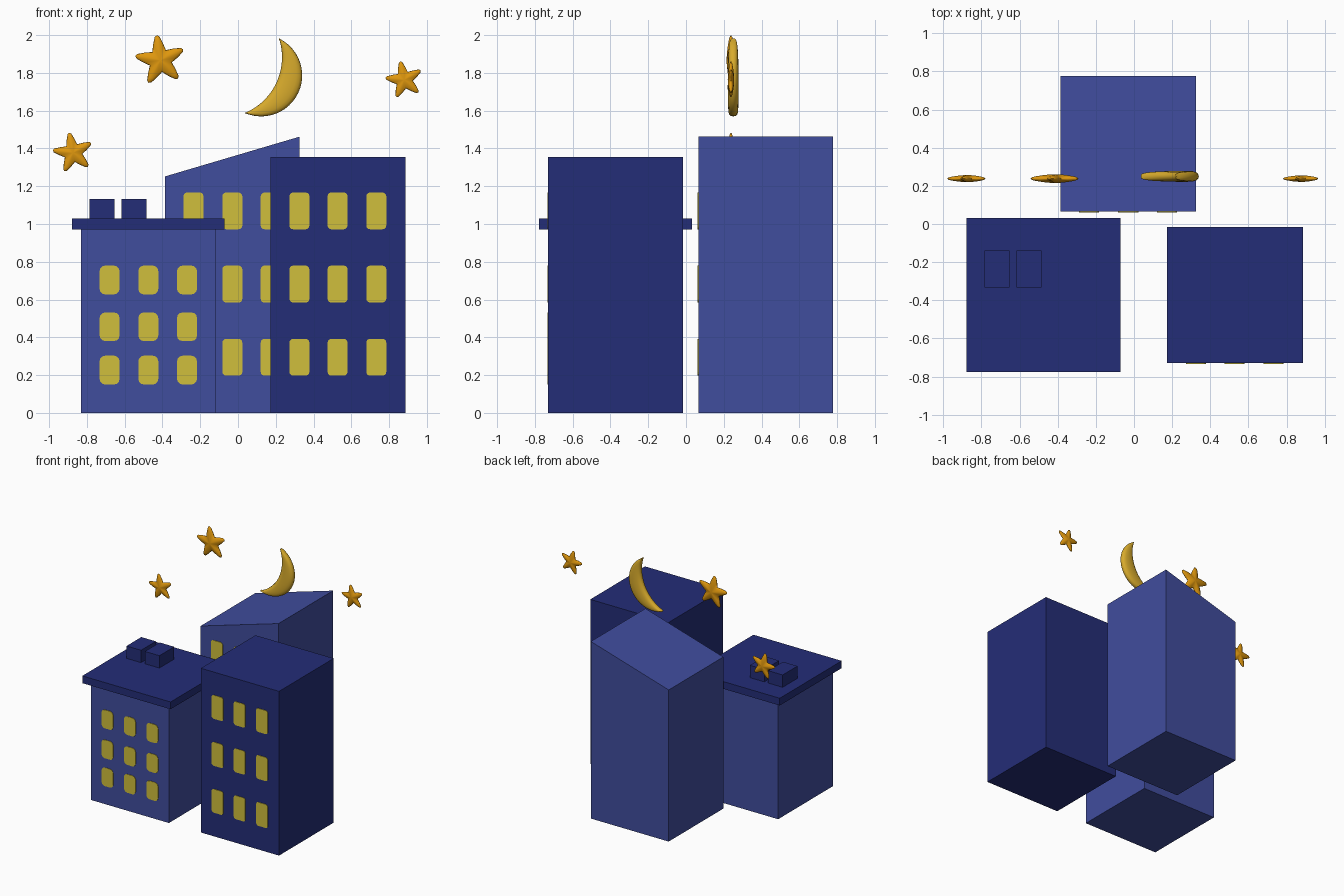
import bpy, bmesh, math
from mathutils import Vector

if "Cube" in bpy.data.objects:
    bpy.data.objects.remove(bpy.data.objects["Cube"], do_unlink=True)


def material(name, r, g, b):
    col = [((c / 255 + 0.055) / 1.055) ** 2.4 for c in (r, g, b)] + [1]
    m = bpy.data.materials.new(name)
    m.diffuse_color = col
    m.use_nodes = True
    m.node_tree.nodes["Principled BSDF"].inputs["Base Color"].default_value = col
    return m


LIGHT = material("light blue wall", 64, 77, 158)
DARK = material("dark blue wall", 36, 45, 119)
YELLOW = material("window yellow", 208, 191, 60)
ORANGE = material("star orange gold", 224, 152, 14)
GOLD = material("moon gold", 216, 171, 44)


def finish(bm, name, mat, smooth=None):
    bmesh.ops.recalc_face_normals(bm, faces=bm.faces)
    me = bpy.data.meshes.new(name)
    bm.to_mesh(me)
    bm.free()
    ob = bpy.data.objects.new(name, me)
    bpy.context.collection.objects.link(ob)
    me.materials.append(mat)
    if smooth:
        bpy.ops.object.select_all(action='DESELECT')
        ob.select_set(True)
        bpy.context.view_layer.objects.active = ob
        bpy.ops.object.shade_smooth_by_angle(angle=math.radians(smooth))
    return ob


def box(name, mat, x, y, z, left_drop=0):
    """Box between limits; left_drop lowers the top on the -x side."""
    bm = bmesh.new()
    for v in bmesh.ops.create_cube(bm, size=1)["verts"]:
        drop = left_drop if v.co.z > 0 and v.co.x < 0 else 0
        v.co = [lim[0] if c < 0 else lim[1] for c, lim in zip(v.co, (x, y, z))]
        v.co.z -= drop
    return finish(bm, name, mat)


def windows(name, wall_y, xs, rows, radius, width=0.106):
    """Grid of thin rounded plates on a front wall."""
    bm = bmesh.new()
    for cx in xs:
        for z0, z1 in rows:
            ring = []
            for corner, (sx, sz) in enumerate(((1, 1), (-1, 1), (-1, -1), (1, -1))):
                px = cx + sx * (width / 2 - radius)
                pz = (z0 + z1) / 2 + sz * ((z1 - z0) / 2 - radius)
                for k in range(4):
                    a = (corner + k / 3) * math.pi / 2
                    ring.append(bm.verts.new((px + radius * math.cos(a), wall_y - 0.004,
                                              pz + radius * math.sin(a))))
            face = bm.faces.new(ring)
            ext = bmesh.ops.extrude_face_region(bm, geom=[face])["geom"]
            bmesh.ops.translate(bm, vec=(0, 0.006, 0),
                                verts=[g for g in ext if isinstance(g, bmesh.types.BMVert)])
    return finish(bm, name, YELLOW)


def skin(bm, rings):
    for a, b in zip(rings, rings[1:]):
        n = len(a)
        for i in range(n):
            bm.faces.new((a[i], a[(i + 1) % n], b[(i + 1) % n], b[i]))


def star(name, cx, cz, radius, turn):
    """Puffy five-armed star with blunt tips, thickest in the middle."""
    outline = []
    for i in range(5):
        a = math.radians(turn + 72 * i)
        for da, r in ((-36, 0.46), (-17, 0.68), (-5.5, 0.95), (0, 1), (5.5, 0.95), (17, 0.68)):
            t = a + math.radians(da)
            outline.append((math.cos(t) * r * radius, math.sin(t) * r * radius))
    bm = bmesh.new()
    depth = radius * 0.17
    layers = [(0.2, -0.97), (0.5, -0.8), (0.8, -0.52), (0.94, -0.3), (1, 0),
              (0.94, 0.3), (0.8, 0.52), (0.5, 0.8), (0.2, 0.97)]
    rings = [[bm.verts.new((cx + x * s, 0.238 + depth * h, cz + z * s)) for x, z in outline]
             for s, h in layers]
    skin(bm, rings)
    for ring, side in ((rings[0], -1), (rings[-1], 1)):
        mid = bm.verts.new((cx, 0.238 + side * depth, cz))
        for i, v in enumerate(ring):
            bm.faces.new((v, ring[(i + 1) % len(ring)], mid))
    return finish(bm, name, ORANGE, 60)


def moon(name, top, bottom, outer_bulge, inner_bulge, y, depth, steps=36, sides=16):
    """Crescent lofted between two arcs that share a chord."""
    top, bottom = Vector(top), Vector(bottom)
    mid, half = (top + bottom) / 2, (top - bottom) / 2
    out = Vector((half.y, -half.x)).normalized()

    def arc(t, bulge):
        r = (half.length ** 2 + bulge ** 2) / (2 * bulge)
        sweep = math.atan2(half.length, r - bulge)
        a = sweep * t
        return mid + out * (r * math.cos(a) - r + bulge) + half.normalized() * r * math.sin(a)

    bm = bmesh.new()
    rings = []
    for i in range(steps + 1):
        t = math.sin(math.pi * (i / steps - 0.5)) * 0.995
        a, b = arc(t, inner_bulge), arc(t, outer_bulge)
        c, w = (a + b) / 2, (b - a) / 2
        if w.length < 0.004:
            w = w.normalized() * 0.004
        h = depth * max(0.2, (1 - t * t) ** 0.25)
        ring = []
        for k in range(sides):
            ang = math.tau * k / sides
            cs, sn = math.cos(ang), math.sin(ang)
            p = c + w * math.copysign(abs(cs) ** 0.8, cs)
            ring.append(bm.verts.new((p.x, y + h * math.copysign(abs(sn) ** 0.8, sn), p.y)))
        rings.append(ring)
    skin(bm, rings)
    bm.faces.new(rings[0])
    bm.faces.new(rings[-1])
    return finish(bm, name, GOLD, 60)


# Short building with overhanging roof and two roof boxes
FRONT = (-0.73, -0.017)
box("short_building", LIGHT, (-0.83, -0.12), FRONT, (0, 0.97))
box("short_building_roof", DARK, (-0.878, -0.072), (-0.777, 0.031), (0.97, 1.03))
for side, x in (("right", -0.785), ("left", -0.617)):
    box("roof_box_" + side, DARK, (x, x + 0.132), (-0.333, -0.14), (1.03, 1.132))
windows("short_building_windows", FRONT[0], (-0.68, -0.475, -0.27),
        ((0.15, 0.303), (0.38, 0.532), (0.627, 0.78)), 0.03)

# Tall dark building
TALL_ROWS = ((0.197, 0.392), (0.584, 0.78), (0.972, 1.167))
box("tall_building", DARK, (0.172, 0.886), FRONT, (0, 1.356))
windows("tall_building_windows", FRONT[0], (0.325, 0.527, 0.732), TALL_ROWS, 0.02)

# Rear building with sloping roof
box("rear_building", LIGHT, (-0.386, 0.325), (0.065, 0.777), (0, 1.462), left_drop=0.21)
windows("rear_building_windows", 0.065, (-0.236, -0.03, 0.173), TALL_ROWS, 0.02)

# Night sky
star("star_large", -0.411, 1.866, 0.134, 98)
star("star_low", -0.873, 1.377, 0.108, 101)
star("star_small", 0.88, 1.763, 0.1, 102)
moon("crescent_moon", (0.217, 1.982), (0.036, 1.588), 0.213, 0.085, 0.25, 0.029)
